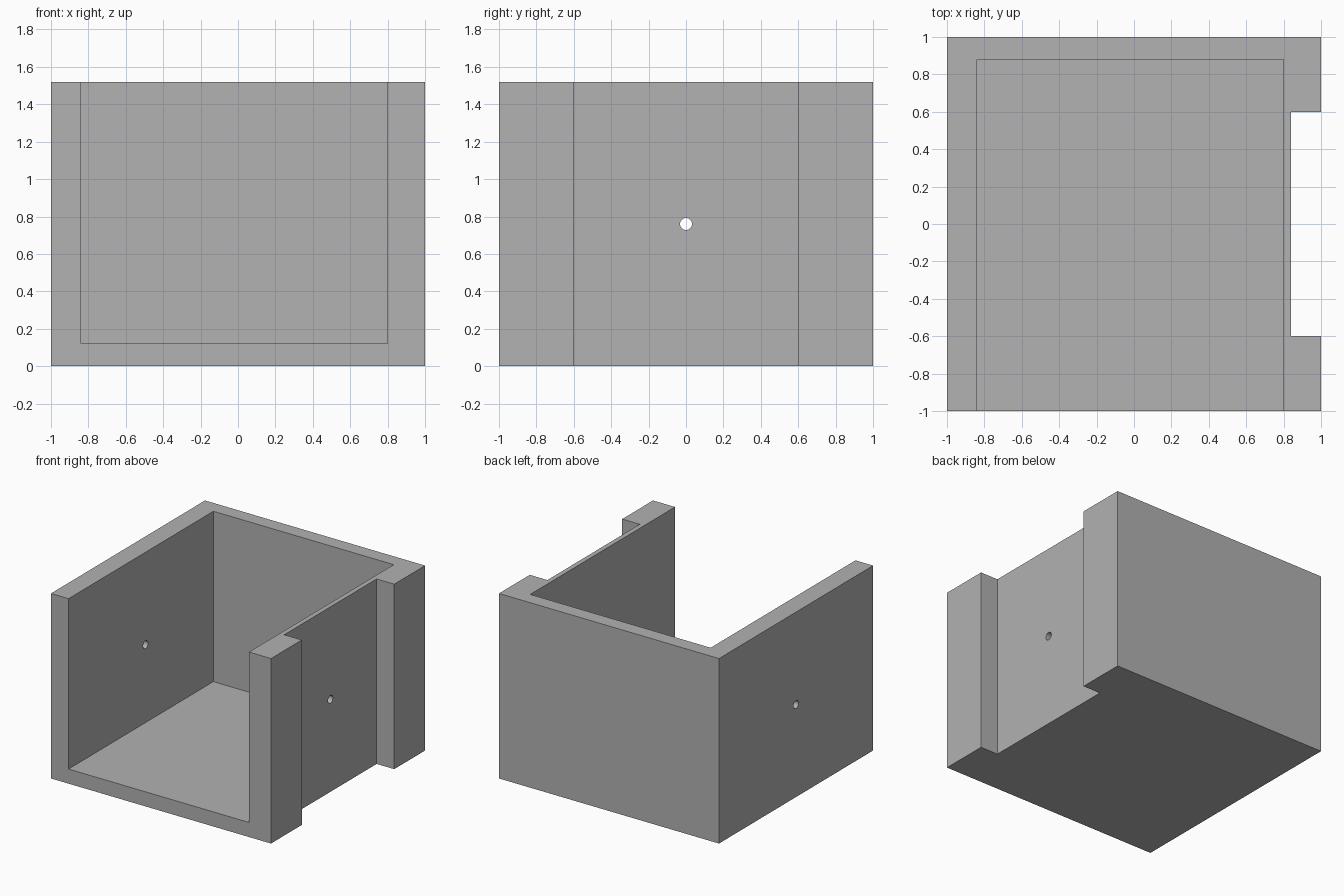
import bpy
import math

default_cube = bpy.data.objects.get("Cube")
if default_cube:
    bpy.data.objects.remove(default_cube, do_unlink=True)

HEIGHT = 1.52

grey = bpy.data.materials.new("plain grey")
grey.use_nodes = True
colour = (0.445, 0.445, 0.445, 1)
grey.diffuse_color = colour
grey.node_tree.nodes["Principled BSDF"].inputs["Base Color"].default_value = colour


def box(name, low, high):
    """Box spanning two opposite corners."""
    centre = [(a + b) / 2 for a, b in zip(low, high)]
    bpy.ops.mesh.primitive_cube_add(size=1, location=centre)
    obj = bpy.context.object
    obj.name = name
    obj.scale = [b - a for a, b in zip(low, high)]
    bpy.ops.object.transform_apply(location=True, rotation=False, scale=True)
    obj.data.materials.append(grey)
    return obj


def cut(target, cutter):
    """Subtract the cutter from the target, then discard it."""
    cutter.hide_render = True
    mod = target.modifiers.new(cutter.name, "BOOLEAN")
    mod.operation = "DIFFERENCE"
    mod.solver = "EXACT"
    mod.object = cutter
    bpy.context.view_layer.objects.active = target
    bpy.ops.object.modifier_apply(modifier=mod.name)
    bpy.data.objects.remove(cutter, do_unlink=True)


# Solid block
body = box("open_bracket_box", (-1, -1, 0), (1, 1, HEIGHT))

# Cavity open at the front and top
cut(body, box("cavity_cutter", (-0.84, -1.5, 0.12), (0.80, 0.88, 2)))

# Full-height channel in the left outer wall
cut(body, box("channel_cutter", (0.84, -0.6, -0.5), (1.5, 0.6, 2)))

# Screw hole through both side walls
bpy.ops.mesh.primitive_cylinder_add(
    vertices=32, radius=0.032, depth=3,
    location=(0, 0, HEIGHT / 2), rotation=(0, math.pi / 2, 0))
drill = bpy.context.object
drill.name = "hole_cutter"
drill.data.materials.append(grey)
cut(body, drill)

# Smooth only the hole walls
bpy.ops.object.select_all(action="DESELECT")
body.select_set(True)
bpy.context.view_layer.objects.active = body
bpy.ops.object.shade_smooth_by_angle(angle=math.radians(30))
